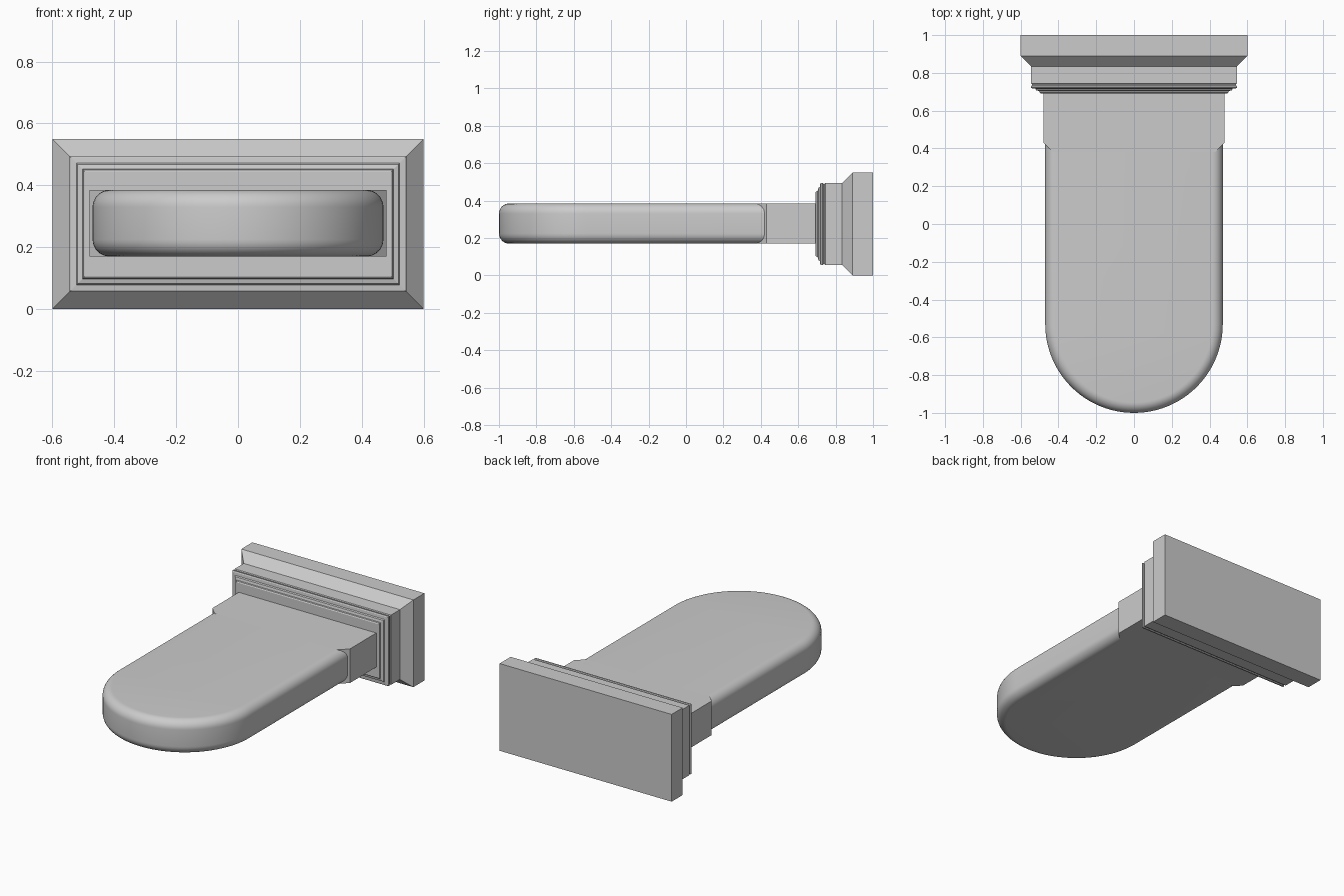
import bpy, bmesh, math

if "Cube" in bpy.data.objects:
    bpy.data.objects.remove(bpy.data.objects["Cube"])

ZC = 0.2775          # mid height of the tongue
HALF = 0.1075        # half thickness of the tongue


def loft(name, rings, smooth=False):
    """Skin equal-length point rings and cap both ends."""
    bm = bmesh.new()
    loops = [[bm.verts.new(p) for p in ring] for ring in rings]
    n = len(loops[0])
    for a, b in zip(loops, loops[1:]):
        for i in range(n):
            j = (i + 1) % n
            bm.faces.new((a[i], a[j], b[j], b[i]))
    bm.faces.new(loops[0])
    bm.faces.new(loops[-1])
    bmesh.ops.recalc_face_normals(bm, faces=bm.faces)
    me = bpy.data.meshes.new(name)
    bm.to_mesh(me)
    bm.free()
    ob = bpy.data.objects.new(name, me)
    bpy.context.collection.objects.link(ob)
    if smooth:
        bpy.ops.object.select_all(action='DESELECT')
        bpy.context.view_layer.objects.active = ob
        ob.select_set(True)
        bpy.ops.object.shade_smooth_by_angle(angle=math.radians(30))
    return ob


# Moulded wall plate: rectangles stepping inward towards the front (y, inset)
profile = [(1.0, 0), (0.89, 0), (0.835, 0.055), (0.745, 0.055), (0.741, 0.060),
           (0.735, 0.060), (0.731, 0.055), (0.722, 0.055), (0.718, 0.060),
           (0.716, 0.078), (0.708, 0.082), (0.704, 0.098), (0.696, 0.100),
           (0.692, 0.106)]
plate = []
for y, d in profile:
    x, z = 0.6 - d, 0.275 - d
    plate.append([(sx * x, y, 0.275 + sz * z)
                  for sx, sz in ((-1, -1), (1, -1), (1, 1), (-1, 1))])
loft("wall_plate", plate)

# Neck block with chamfered front corners
outline = [(-0.48, 0.72), (0.48, 0.72), (0.48, 0.43), (0.43, 0.38),
           (-0.43, 0.38), (-0.48, 0.43)]
loft("neck_block", [[(x, y, ZC + s * HALF) for x, y in outline] for s in (-1, 1)])

# Tongue: straight slab with a semicircular nose and rounded rim
R, RIM, STEPS, SEG = 0.47, 0.055, 8, 48
levels = []
for k in range(STEPS + 1):
    a = math.pi / 2 * k / STEPS
    levels.append((RIM * (1 - math.sin(a)), -HALF + RIM * (1 - math.cos(a))))
levels += [(d, -z) for d, z in reversed(levels)]
tongue = []
for d, z in levels:
    r = R - d
    ring = [(r * math.cos(t), -0.53 - r * math.sin(t), ZC + z)
            for t in (math.pi * i / SEG for i in range(SEG + 1))]
    tongue.append(ring + [(-r, 0.44, ZC + z), (r, 0.44, ZC + z)])
loft("tongue", tongue, smooth=True)
